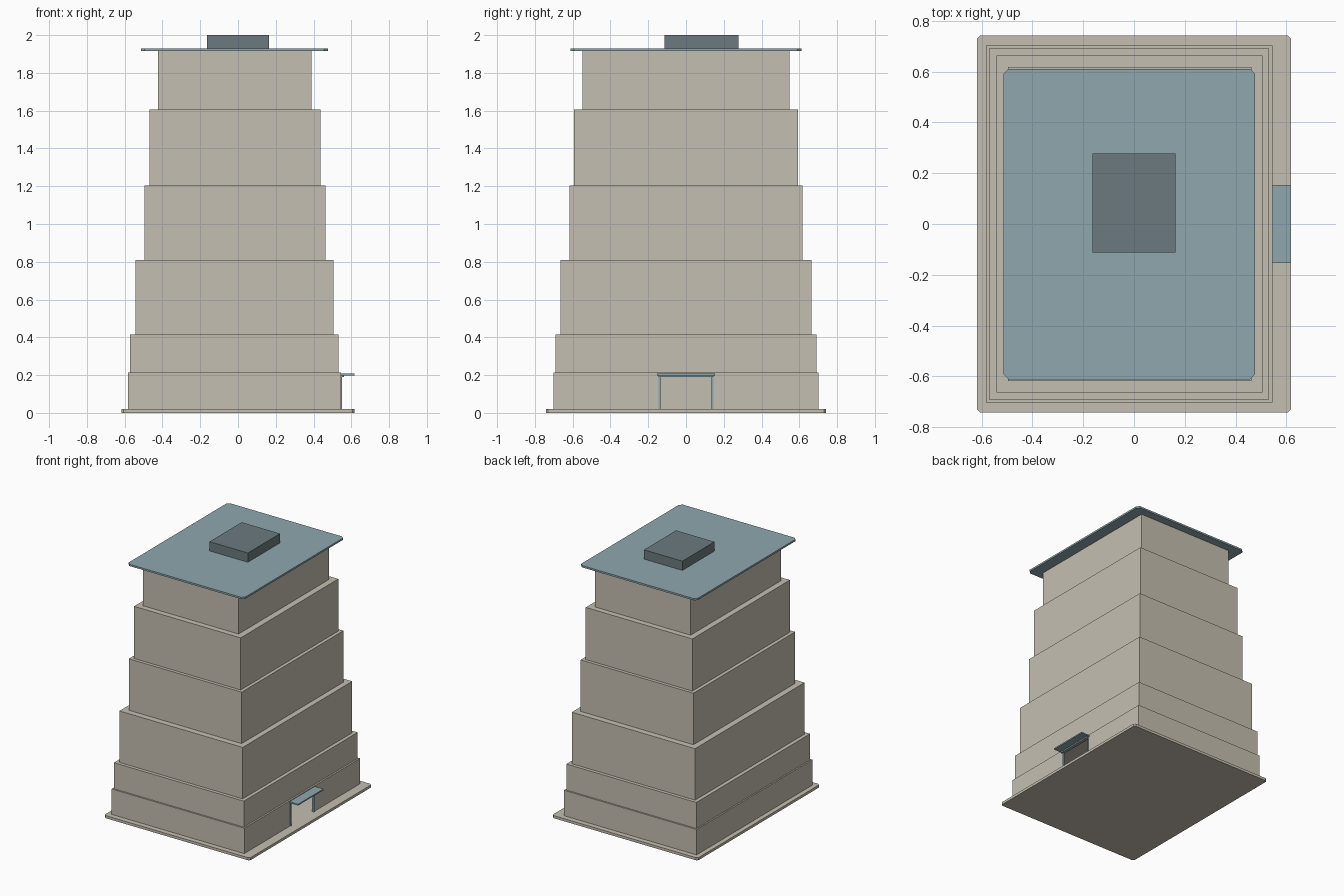
import bpy, bmesh
from mathutils import Vector

cube = bpy.data.objects.get("Cube")
if cube:
    bpy.data.objects.remove(cube, do_unlink=True)


def material(name, rgb):
    mat = bpy.data.materials.new(name)
    mat.use_nodes = True
    mat.diffuse_color = (*rgb, 1)
    mat.node_tree.nodes["Principled BSDF"].inputs["Base Color"].default_value = (*rgb, 1)
    return mat


stone = material("warm stone", (0.56, 0.52, 0.44))
blue = material("roof blue grey", (0.275, 0.39, 0.43))
slate = material("dark slate", (0.147, 0.195, 0.21))


def box(name, x, y, z, mat, corner=0):
    """Box from (min, max) ranges, with optionally chamfered vertical edges."""
    lo, hi = Vector((x[0], y[0], z[0])), Vector((x[1], y[1], z[1]))
    size, mid = hi - lo, (lo + hi) / 2
    bm = bmesh.new()
    bmesh.ops.create_cube(bm, size=1)
    for v in bm.verts:
        v.co = Vector(a * b for a, b in zip(v.co, size))
    if corner:
        upright = [e for e in bm.edges
                   if abs(e.verts[0].co.z - e.verts[1].co.z) > size.z / 2]
        bmesh.ops.bevel(bm, geom=upright, offset=corner, segments=1, affect='EDGES')
    mesh = bpy.data.meshes.new(name)
    bm.to_mesh(mesh)
    bm.free()
    mesh.materials.append(mat)
    obj = bpy.data.objects.new(name, mesh)
    obj.location = mid
    bpy.context.collection.objects.link(obj)
    return obj


def carve(target, cutter):
    cutter.hide_render = True
    mod = target.modifiers.new("carve", 'BOOLEAN')
    mod.operation, mod.solver, mod.object = 'DIFFERENCE', 'EXACT', cutter
    bpy.context.view_layer.objects.active = target
    bpy.ops.object.modifier_apply(modifier=mod.name)
    bpy.data.objects.remove(cutter, do_unlink=True)


# Ground slab
box("base_slab", (-0.618, 0.618), (-0.742, 0.742), (0, 0.02), stone, 0.012)

# Stepped storeys: left edge, right edge, half depth, top height
storeys = [
    (-0.582, 0.545, 0.702, 0.215),
    (-0.571, 0.532, 0.690, 0.415),
    (-0.542, 0.505, 0.664, 0.810),
    (-0.495, 0.463, 0.617, 1.205),
    (-0.468, 0.437, 0.592, 1.605),
    (-0.423, 0.389, 0.548, 1.916),
]
bottom = 0.02
tiers = []
for i, (x0, x1, half, top) in enumerate(storeys, 1):
    tiers.append(box(f"storey_{i}", (x0, x1), (-half, half), (bottom, top), stone))
    bottom = top

# Hollow entrance hall with a doorway in the +x wall
carve(tiers[0], box("hall_cutter", (-0.572, 0.535), (-0.692, 0.692), (0.01, 0.205), stone))
carve(tiers[0], box("door_cutter", (0.5, 0.6), (-0.14, 0.14), (0.01, 0.19), stone))

# Door frame and canopy
for side, name in ((-1, "door_post_right"), (1, "door_post_left")):
    y = side * 0.141
    box(name, (0.535, 0.55), (y - 0.005, y + 0.005), (0.02, 0.19), blue)
box("door_lintel", (0.535, 0.56), (-0.146, 0.146), (0.189, 0.2), blue)
box("door_canopy", (0.54, 0.618), (-0.154, 0.154), (0.199, 0.209), blue)

# Roof plate and rooftop housing
box("roof_plate", (-0.514, 0.476), (-0.612, 0.611), (1.915, 1.929), blue, 0.02)
box("rooftop_housing", (-0.163, 0.163), (-0.113, 0.277), (1.928, 2.0), slate)
